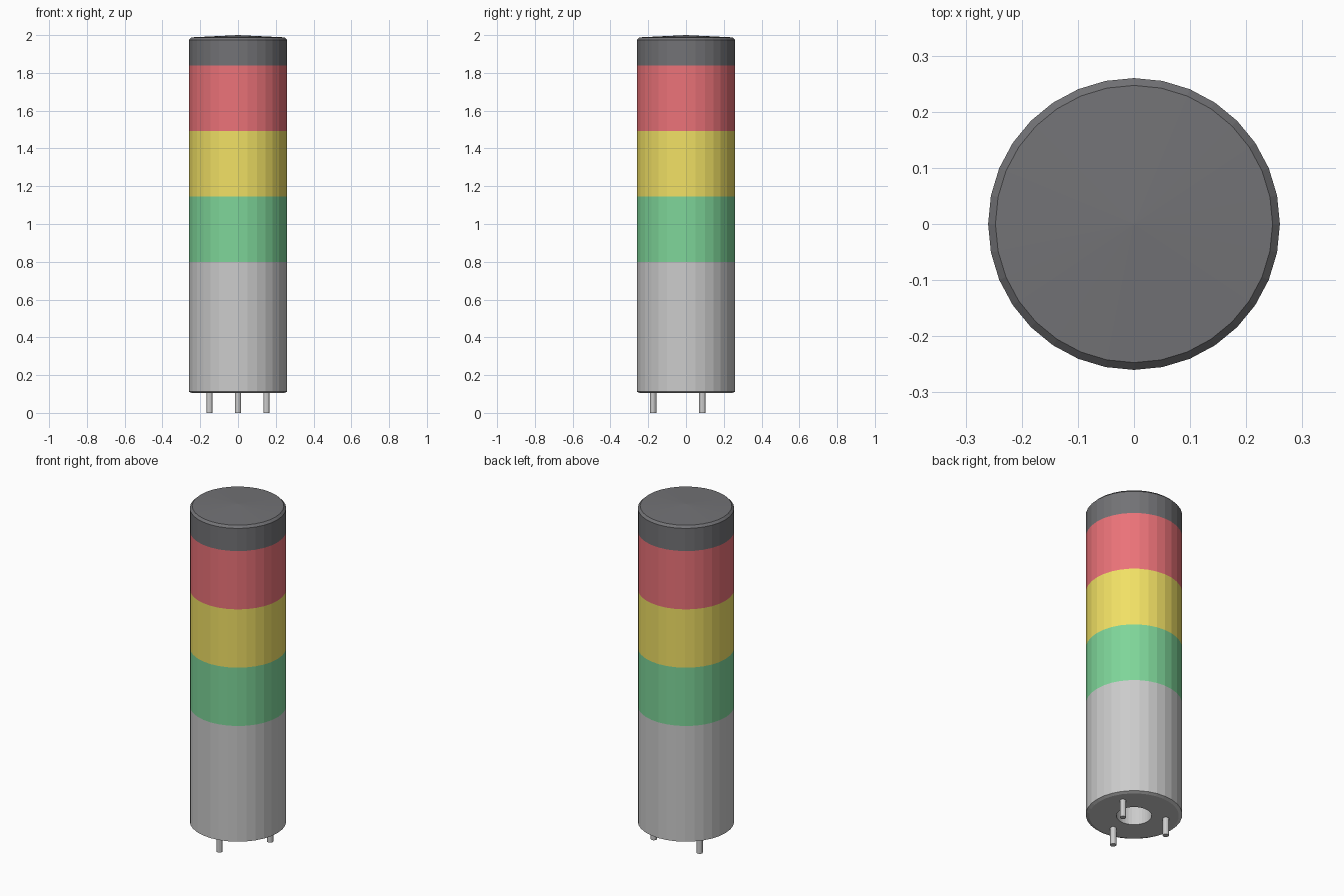
import bpy, bmesh, math

if "Cube" in bpy.data.objects:
    bpy.data.objects.remove(bpy.data.objects["Cube"])


def material(name, rgb):
    mat = bpy.data.materials.new(name)
    mat.diffuse_color = (*rgb, 1)
    mat.use_nodes = True
    mat.node_tree.nodes["Principled BSDF"].inputs["Base Color"].default_value = mat.diffuse_color
    return mat


def lathe(name, profile, mat=None, sides=32, at=(0, 0, 0)):
    """Spin (radius, z) points about z; radius 0 closes to a single point."""
    bm = bmesh.new()
    rings = []
    for r, z in profile:
        if r == 0:
            rings.append([bm.verts.new((0, 0, z))] * sides)
        else:
            rings.append([bm.verts.new((r * math.cos(2 * math.pi * i / sides),
                                        r * math.sin(2 * math.pi * i / sides), z))
                          for i in range(sides)])
    for a, b in zip(rings, rings[1:]):
        for i in range(sides):
            j = (i + 1) % sides
            bm.faces.new(dict.fromkeys((a[i], a[j], b[j], b[i])))
    bmesh.ops.recalc_face_normals(bm, faces=bm.faces)
    mesh = bpy.data.meshes.new(name)
    bm.to_mesh(mesh)
    bm.free()
    obj = bpy.data.objects.new(name, mesh)
    obj.location = at
    bpy.context.collection.objects.link(obj)
    if mat:
        mesh.materials.append(mat)
    return obj


R = 0.26
LENS_BOTTOM, LENS_H = 0.8, 0.3467

# Housing with chamfered lower rim and cable bore
lathe("housing", [(0, 0.4), (0.095, 0.4), (0.095, 0.105), (0.242, 0.105),
                  (R, 0.112), (R, LENS_BOTTOM), (0, LENS_BOTTOM)])

# Stacked signal lenses
lenses = [("green_lens", (0.21, 0.67, 0.32)),
          ("yellow_lens", (0.88, 0.75, 0.13)),
          ("red_lens", (0.83, 0.17, 0.19))]
for i, (name, rgb) in enumerate(lenses):
    z = LENS_BOTTOM + i * LENS_H
    lathe(name, [(0, z), (R, z), (R, z + LENS_H), (0, z + LENS_H)], material(name, rgb))

# Dark cap with chamfer and shallow crown
z = LENS_BOTTOM + 3 * LENS_H
lathe("top_cap", [(0, z), (R, z), (R, 1.975), (0.247, 1.988), (0, 2.0)],
      material("cap_dark", (0.17, 0.17, 0.18)))

# Three mounting studs
for i in range(3):
    a = math.radians(-90 + 120 * i)
    lathe(f"mounting_stud_{i + 1}", [(0, 0), (0.017, 0), (0.017, 0.15), (0, 0.15)],
          sides=12, at=(0.174 * math.cos(a), 0.174 * math.sin(a), 0))
